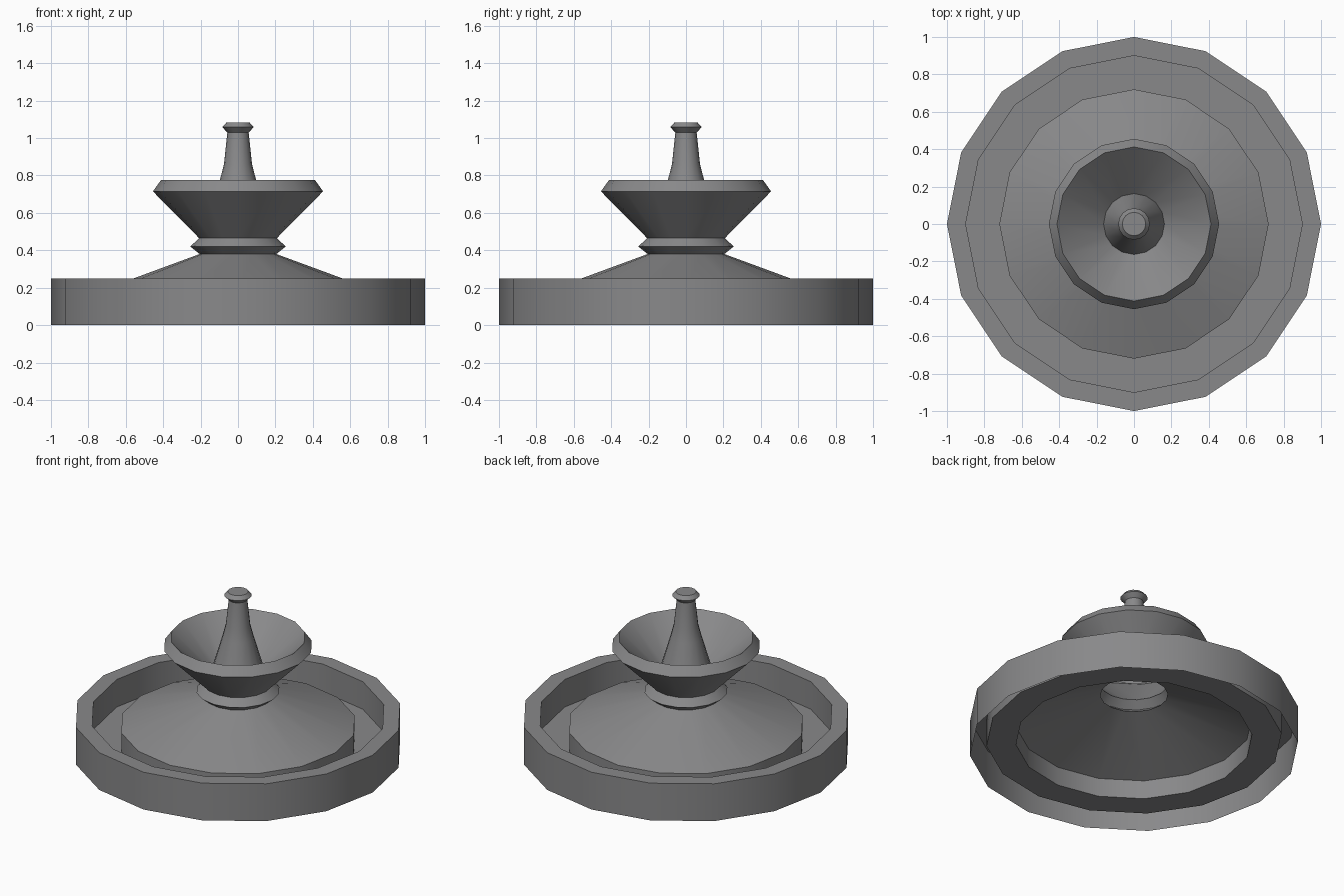
import bpy, bmesh, math

if "Cube" in bpy.data.objects:
    bpy.data.objects.remove(bpy.data.objects["Cube"])

SIDES = 16
stone = bpy.data.materials.new("grey stone")
stone.diffuse_color = (0.25, 0.25, 0.255, 1)
stone.use_nodes = True
stone.node_tree.nodes["Principled BSDF"].inputs["Base Color"].default_value = stone.diffuse_color


def lathe(name, profile, cap=False):
    """Turn an open (radius, z) profile around z as a thin shell."""
    bm = bmesh.new()
    rings = []
    for r, z in profile:
        rings.append([bm.verts.new((r * math.cos(2 * math.pi * i / SIDES),
                                    r * math.sin(2 * math.pi * i / SIDES), z))
                      for i in range(SIDES)])
    for a, b in zip(rings, rings[1:]):
        for i in range(SIDES):
            j = (i + 1) % SIDES
            bm.faces.new((a[i], a[j], b[j], b[i]))
    if cap:
        bm.faces.new(rings[-1])
    mesh = bpy.data.meshes.new(name)
    bm.to_mesh(mesh)
    bm.free()
    mesh.materials.append(stone)
    ob = bpy.data.objects.new(name, mesh)
    bpy.context.collection.objects.link(ob)
    bpy.ops.object.select_all(action='DESELECT')
    ob.select_set(True)
    bpy.context.view_layer.objects.active = ob
    bpy.ops.object.shade_smooth_by_angle(angle=math.radians(30))
    return ob


# Pool wall, rim and floor (open underneath)
lathe("basin", [(1.0, 0), (1.0, 0.25), (0.9, 0.25), (0.9, 0.065), (0.72, 0.065)])
# Plinth skirt and sloping cone
lathe("plinth", [(0.72, 0.065), (0.72, 0.19), (0.205, 0.38)])
# Collar ring under the bowl
lathe("collar", [(0.205, 0.38), (0.255, 0.42), (0.208, 0.465)])
# Upper bowl, outside then inside
lathe("upper_bowl", [(0.208, 0.465), (0.455, 0.715), (0.412, 0.775), (0.163, 0.55)])
# Central spout with a knob on top
lathe("spout", [(0.163, 0.55), (0.097, 0.775), (0.075, 0.86), (0.057, 1.03),
                (0.084, 1.058), (0.063, 1.082)], cap=True)
